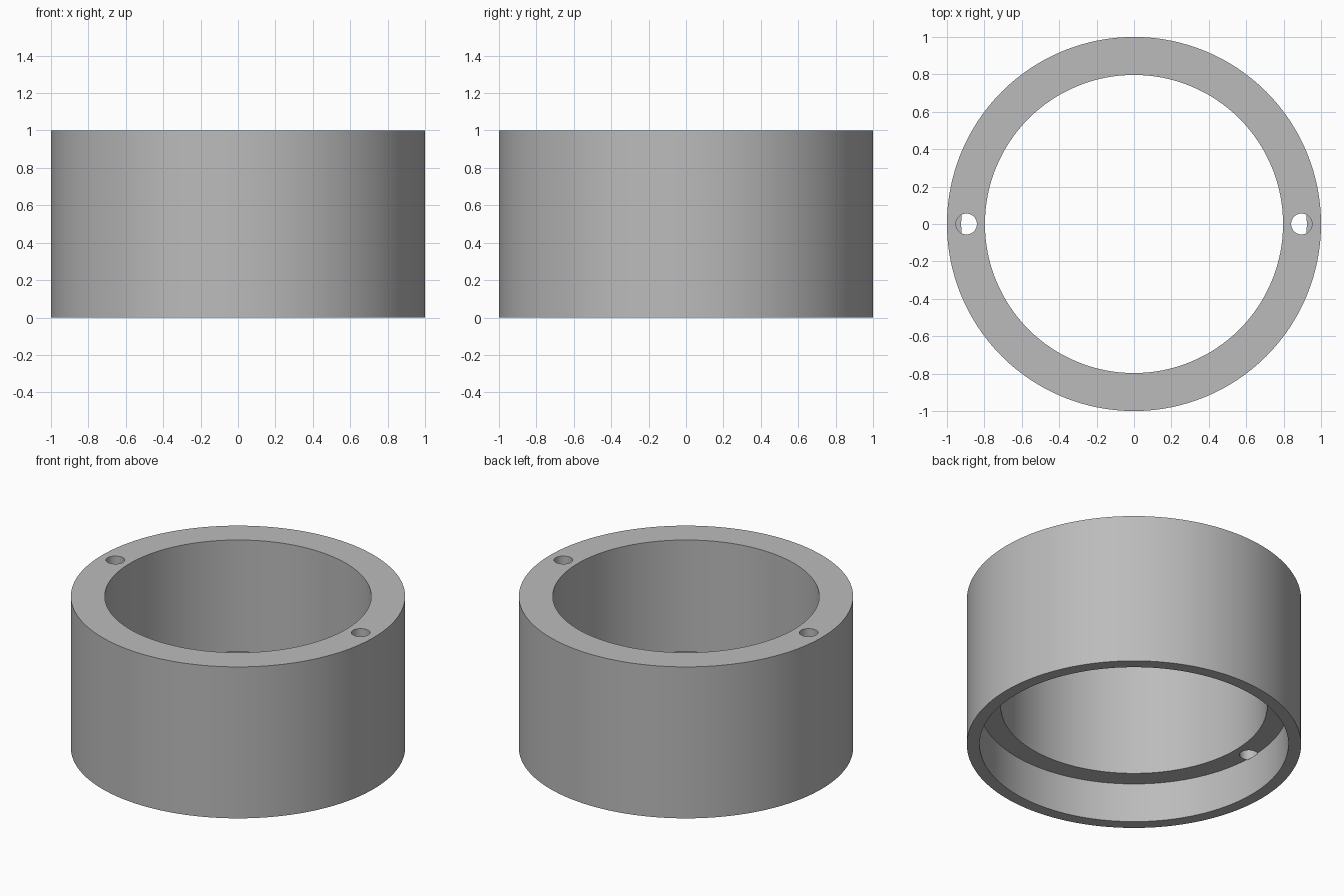
import bpy
import bmesh
import math

cube = bpy.data.objects.get("Cube")
if cube:
    bpy.data.objects.remove(cube, do_unlink=True)

OUTER, BORE, RECESS = 1.0, 0.797, 0.924
HEIGHT, LEDGE = 1.0, 0.26
HOLE_X, HOLE_R = 0.896, 0.056

grey = bpy.data.materials.new("plain grey")
grey.use_nodes = True
colour = (0.5, 0.5, 0.5, 1)
grey.diffuse_color = colour
grey.node_tree.nodes["Principled BSDF"].inputs["Base Color"].default_value = colour


def lathe(name, profile, steps):
    """Revolve a closed (radius, height) profile around z."""
    bm = bmesh.new()
    verts = [bm.verts.new((r, 0, z)) for r, z in profile]
    edges = [bm.edges.new((v, verts[(i + 1) % len(verts)])) for i, v in enumerate(verts)]
    bmesh.ops.spin(bm, geom=verts + edges, cent=(0, 0, 0), axis=(0, 0, 1),
                   angle=math.tau, steps=steps, use_merge=True)
    bmesh.ops.remove_doubles(bm, verts=bm.verts, dist=1e-5)
    bmesh.ops.recalc_face_normals(bm, faces=bm.faces)
    mesh = bpy.data.meshes.new(name)
    bm.to_mesh(mesh)
    bm.free()
    obj = bpy.data.objects.new(name, mesh)
    bpy.context.collection.objects.link(obj)
    return obj


# Ring wall with a wider recess in the underside
ring = lathe("ring_body", [(OUTER, 0), (OUTER, HEIGHT), (BORE, HEIGHT),
                           (BORE, LEDGE), (RECESS, LEDGE), (RECESS, 0)], 128)
ring.data.materials.append(grey)
bpy.context.view_layer.objects.active = ring
ring.select_set(True)

# Two screw holes from the rim down to the ledge
bottom, top = LEDGE - 0.005, HEIGHT + 0.1
for side in (-1, 1):
    bpy.ops.mesh.primitive_cylinder_add(vertices=48, radius=HOLE_R, depth=top - bottom,
                                        location=(side * HOLE_X, 0, (top + bottom) / 2))
    cutter = bpy.context.object
    cutter.name = "hole_cutter"
    cutter.hide_render = True
    cutter.data.materials.append(grey)
    bpy.ops.object.select_all(action="DESELECT")
    bpy.context.view_layer.objects.active = ring
    ring.select_set(True)
    cut = ring.modifiers.new("screw_hole", "BOOLEAN")
    cut.operation = "DIFFERENCE"
    cut.solver = "EXACT"
    cut.object = cutter
    bpy.ops.object.modifier_apply(modifier=cut.name)
    bpy.data.objects.remove(cutter, do_unlink=True)

bpy.ops.object.shade_smooth_by_angle(angle=math.radians(30))
